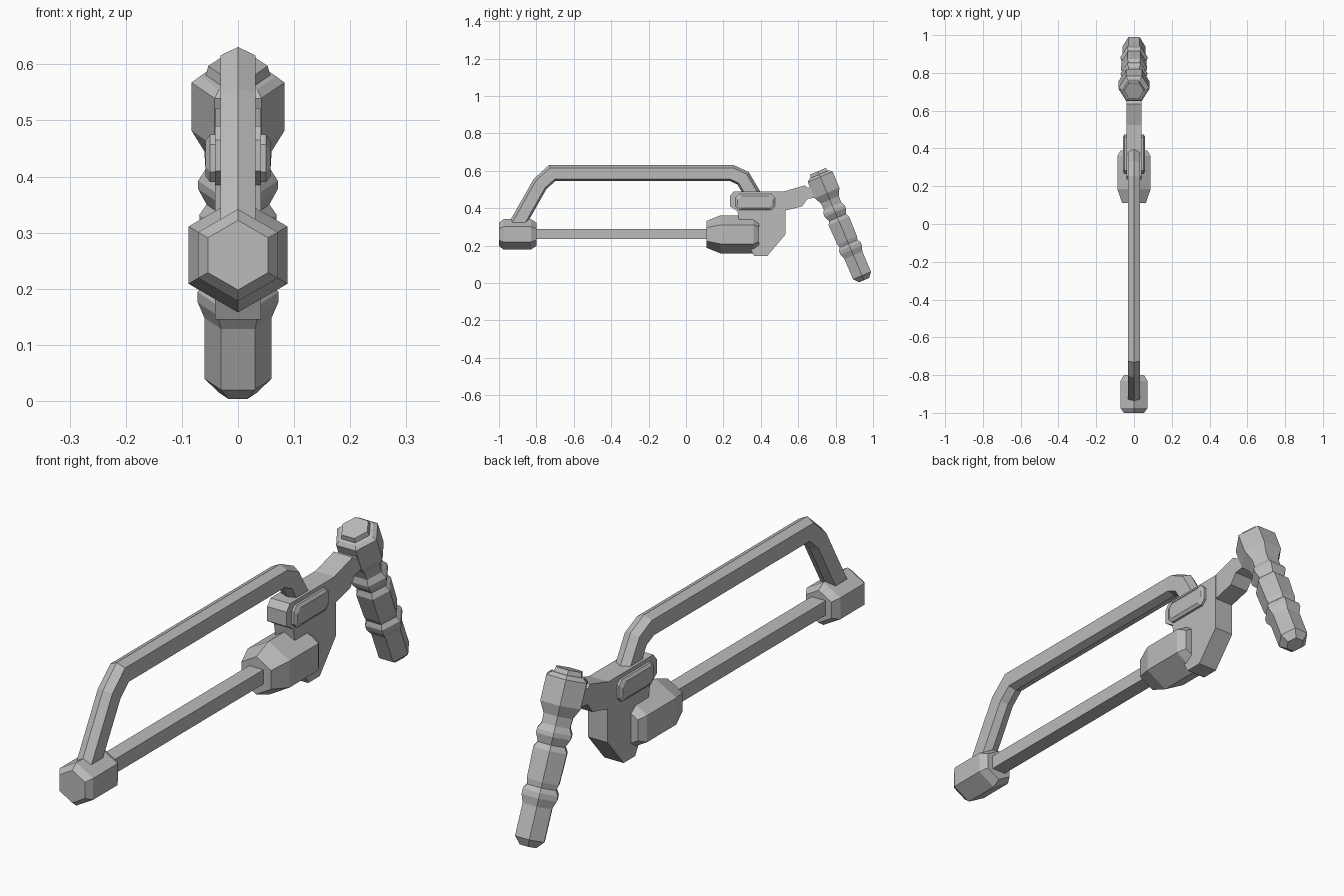
import bpy
import bmesh
from math import cos, sin, pi
from mathutils import Vector

cube = bpy.data.objects.get("Cube")
if cube:
    bpy.data.objects.remove(cube, do_unlink=True)

grey = bpy.data.materials.new("plain grey")
grey.use_nodes = True
colour = (0.5, 0.5, 0.5, 1)
grey.diffuse_color = colour
grey.node_tree.nodes["Principled BSDF"].inputs["Base Color"].default_value = colour


def finish(name, bm):
    bmesh.ops.recalc_face_normals(bm, faces=bm.faces)
    mesh = bpy.data.meshes.new(name)
    bm.to_mesh(mesh)
    bm.free()
    mesh.materials.append(grey)
    obj = bpy.data.objects.new(name, mesh)
    bpy.context.collection.objects.link(obj)
    return obj


def loft(name, rings):
    """Skin a list of equal-sized rings and cap both ends."""
    bm = bmesh.new()
    loops = [[bm.verts.new(p) for p in ring] for ring in rings]
    n = len(loops[0])
    for a, b in zip(loops, loops[1:]):
        for i in range(n):
            j = (i + 1) % n
            bm.faces.new((a[i], a[j], b[j], b[i]))
    bm.faces.new(loops[0])
    bm.faces.new(loops[-1])
    return finish(name, bm)


def hex_lathe(name, start, axis, profile, turn=0.0):
    """Six-sided turned part: profile holds (distance along axis, radius)."""
    start, axis = Vector(start), Vector(axis).normalized()
    side = Vector((1, 0, 0))
    up = side.cross(axis)
    rings = []
    for t, r in profile:
        angles = [turn + i * pi / 3 for i in range(6)]
        rings.append([start + axis * t + (side * cos(a) + up * sin(a)) * r for a in angles])
    return loft(name, rings)


def plate(name, outline, x0, x1):
    """Extrude a side outline (y, z) between two x values."""
    return loft(name, [[(x, y, z) for y, z in outline] for x in (x0, x1)])


# Blade clamps and the bar stretched between them
hex_lathe("front_clamp", (0, -1, 0.26), (0, 1, 0),
          [(0, 0.062), (0.025, 0.082), (0.17, 0.082), (0.2, 0.062)], pi / 6)
hex_lathe("rear_clamp", (0, 0.11, 0.26), (0, 1, 0),
          [(0, 0.072), (0.075, 0.102), (0.25, 0.102), (0.28, 0.08)], pi / 6)
plate("blade_bar", [(-0.83, 0.235), (0.15, 0.235), (0.15, 0.29), (-0.83, 0.29)], -0.03, 0.03)

# Bowed frame: hexagonal section swept with mitred corners
path = [Vector((0, y, z)) for y, z in
        [(-0.91, 0.30), (-0.78, 0.53), (-0.715, 0.588),
         (0.245, 0.588), (0.305, 0.56), (0.37, 0.45)]]
section = [(0, 0.043), (0.031, 0.028), (0.031, -0.033),
           (0, -0.043), (-0.031, -0.033), (-0.031, 0.028)]
rings = []
for i, p in enumerate(path):
    d_in = (p - path[max(i - 1, 0)]).normalized()
    d_out = (path[min(i + 1, len(path) - 1)] - p).normalized()
    tangent = (d_in + d_out).normalized()
    normal = Vector((1, 0, 0)).cross(tangent)
    mitre = 1 / max(tangent.dot(d_in), tangent.dot(d_out))
    rings.append([p + normal * (v * mitre) + Vector((u, 0, 0)) for u, v in section])
loft("bow_frame", rings)

# Rear bracket with its neck reaching the handle
plate("rear_bracket",
      [(0.235, 0.41), (0.275, 0.385), (0.29, 0.3), (0.34, 0.19), (0.365, 0.145),
       (0.435, 0.145), (0.532, 0.26), (0.532, 0.39), (0.532, 0.49),
       (0.255, 0.49), (0.235, 0.465)], -0.041, 0.041)
plate("handle_neck",
      [(0.5, 0.38), (0.62, 0.41), (0.65, 0.45), (0.72, 0.46), (0.72, 0.51),
       (0.65, 0.51), (0.635, 0.522), (0.525, 0.49), (0.49, 0.47)], -0.04, 0.04)

# Raised pads on both sides of the bracket


def pad_ring(x, inset):
    y0, y1, z0, z1 = 0.265 + inset, 0.475 - inset, 0.39 + inset, 0.475 - inset
    c = 0.018
    return [(x, y, z) for y, z in
            [(y0 + c, z0), (y1 - c, z0), (y1, z0 + c), (y1, z1 - c),
             (y1 - c, z1), (y0 + c, z1), (y0, z1 - c), (y0, z0 + c)]]


for name, s in (("left_pad", 1), ("right_pad", -1)):
    loft(name, [pad_ring(s * 0.03, 0), pad_ring(s * 0.05, 0), pad_ring(s * 0.058, 0.011)])

# Turned handle: cap, head, rings and grips
hex_lathe("handle", (0, 0.705, 0.597), (0, 0.39, -0.92),
          [(0, 0.053), (0.018, 0.057), (0.02, 0.068), (0.032, 0.083), (0.125, 0.083),
           (0.165, 0.06), (0.2, 0.058), (0.222, 0.071), (0.238, 0.071),
           (0.268, 0.056), (0.288, 0.069), (0.4, 0.066), (0.42, 0.06),
           (0.437, 0.072), (0.457, 0.072), (0.487, 0.06), (0.605, 0.06), (0.632, 0.034)])
